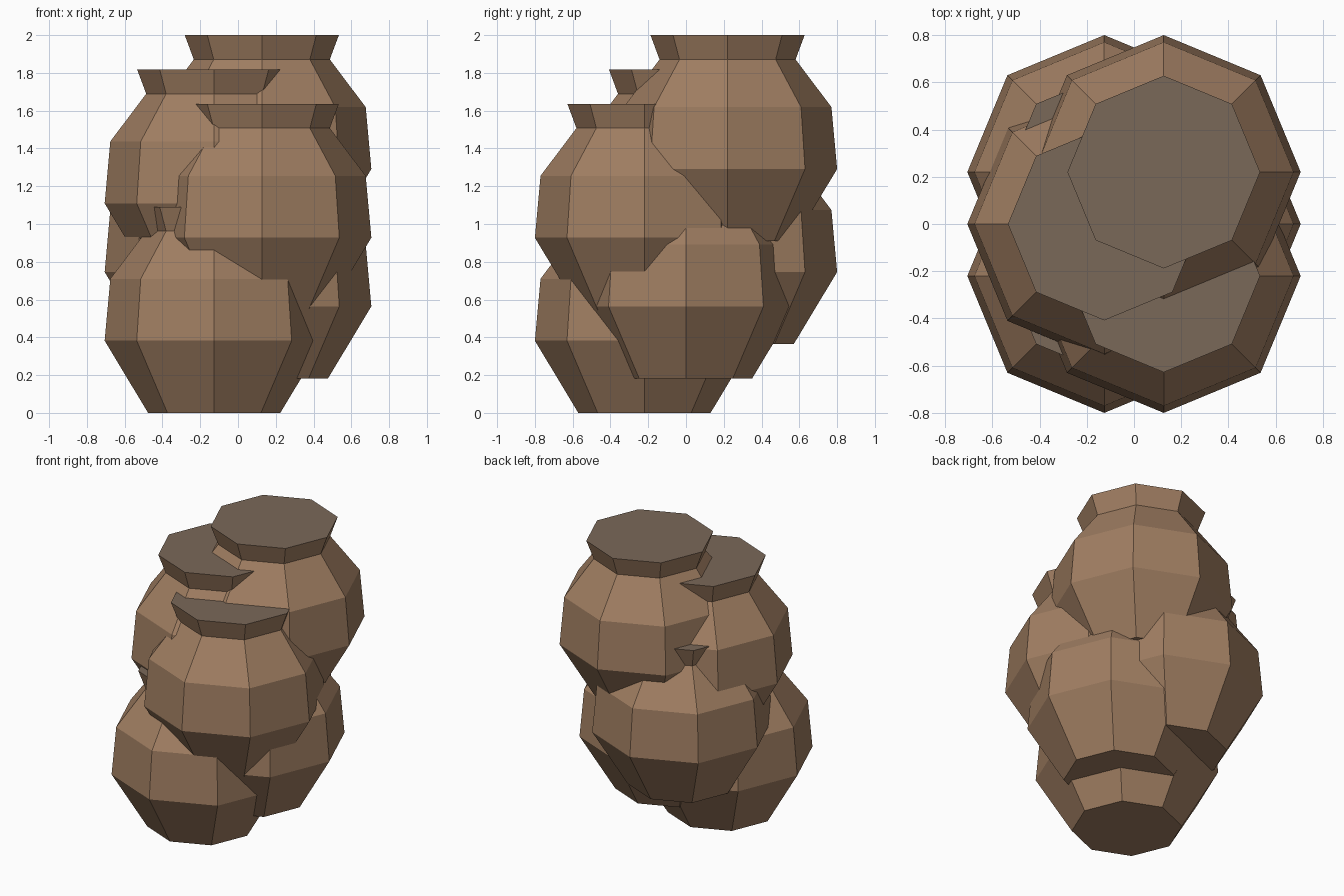
import bpy, bmesh
from math import cos, sin, pi

cube = bpy.data.objects.get("Cube")
if cube:
    bpy.data.objects.remove(cube, do_unlink=True)


def make_material(name, rgb):
    mat = bpy.data.materials.new(name)
    mat.use_nodes = True
    mat.diffuse_color = (*rgb, 1)
    mat.node_tree.nodes["Principled BSDF"].inputs["Base Color"].default_value = (*rgb, 1)
    return mat


clay = make_material("warm_clay_brown", (0.352, 0.209, 0.122))
lid = make_material("grey_brown_top", (0.195, 0.138, 0.098))

SIDES = 8
# Jar outline as (radius, height)
PROFILE = [(0.35, 0), (0.58, 0.382), (0.55, 0.71), (0.36, 0.962), (0.408, 1.091)]


def make_jar(name, location):
    """Eight-sided closed jar with a flared rim and a flat filled top."""
    bm = bmesh.new()
    rings = [[bm.verts.new((r * cos(2 * pi * i / SIDES), r * sin(2 * pi * i / SIDES), z))
              for i in range(SIDES)] for r, z in PROFILE]
    for low, high in zip(rings, rings[1:]):
        for i in range(SIDES):
            j = (i + 1) % SIDES
            bm.faces.new((low[i], low[j], high[j], high[i]))
    bm.faces.new(rings[0][::-1])
    bm.faces.new(rings[-1]).material_index = 1
    mesh = bpy.data.meshes.new(name)
    bm.to_mesh(mesh)
    bm.free()
    mesh.materials.append(clay)
    mesh.materials.append(lid)
    jar = bpy.data.objects.new(name, mesh)
    jar.location = location
    bpy.context.collection.objects.link(jar)


# Six overlapping jars, alternating sides and rising in equal steps
STEP = 0.1818
for n in range(6):
    x = 0.126 if n % 2 else -0.126
    y = 0.22 * (n % 3 - 1)
    make_jar(f"jar_{n + 1}", (x, y, STEP * n))
